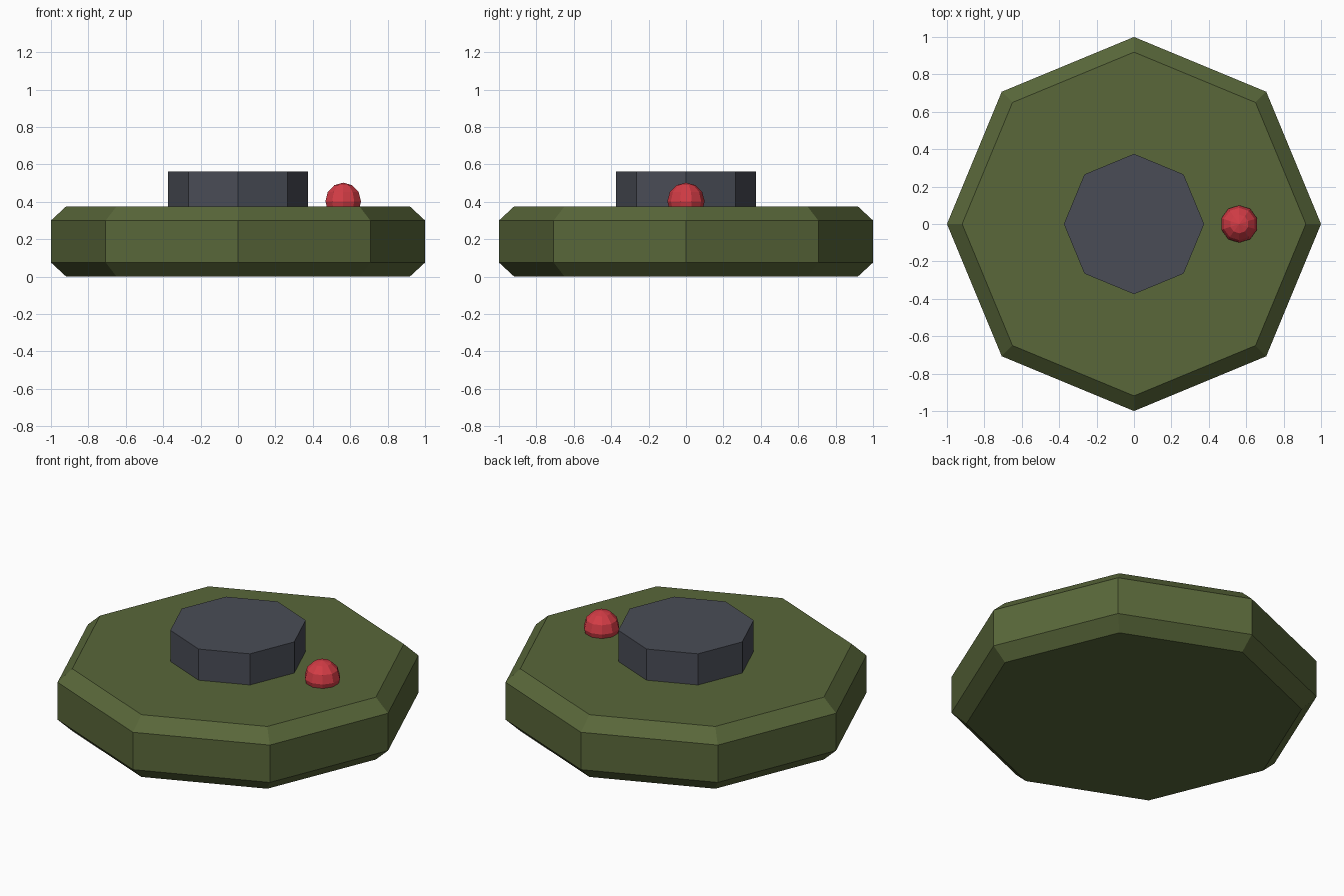
import bpy
import bmesh

cube = bpy.data.objects.get("Cube")
if cube:
    bpy.data.objects.remove(cube, do_unlink=True)


def make_material(name, color):
    mat = bpy.data.materials.new(name)
    mat.use_nodes = True
    mat.diffuse_color = (*color, 1)
    bsdf = next(n for n in mat.node_tree.nodes if n.type == "BSDF_PRINCIPLED")
    bsdf.inputs["Base Color"].default_value = (*color, 1)
    return mat


def finish(obj, name, mat):
    obj.name = name
    obj.data.name = name
    obj.data.materials.append(mat)
    return obj


def octagon_prism(name, radius, bottom, top, mat, chamfer=0):
    """Eight-sided prism with corners on the axes and optional chamfered rims."""
    bpy.ops.mesh.primitive_cylinder_add(
        vertices=8, radius=radius, depth=top - bottom, location=(0, 0, (top + bottom) / 2))
    obj = finish(bpy.context.object, name, mat)
    if chamfer:
        bm = bmesh.new()
        bm.from_mesh(obj.data)
        rims = [e for e in bm.edges if abs(e.verts[0].co.z - e.verts[1].co.z) < 0.001]
        bmesh.ops.bevel(bm, geom=rims, offset=chamfer, offset_type="OFFSET",
                        segments=1, affect="EDGES")
        bm.to_mesh(obj.data)
        bm.free()
    return obj


olive = make_material("olive green", (0.10, 0.136, 0.042))
slate = make_material("slate grey", (0.067, 0.073, 0.093))
red = make_material("signal red", (0.65, 0.045, 0.06))

# Chamfered body and the raised plate on top
octagon_prism("body", 1.0, 0, 0.375, olive, chamfer=0.075)
octagon_prism("pressure_plate", 0.375, 0.3, 0.5625, slate)

# Faceted warning light, half sunk into the body
bpy.ops.mesh.primitive_uv_sphere_add(
    segments=10, ring_count=6, radius=0.1, location=(0.5625, 0, 0.402))
finish(bpy.context.object, "warning_light", red)
